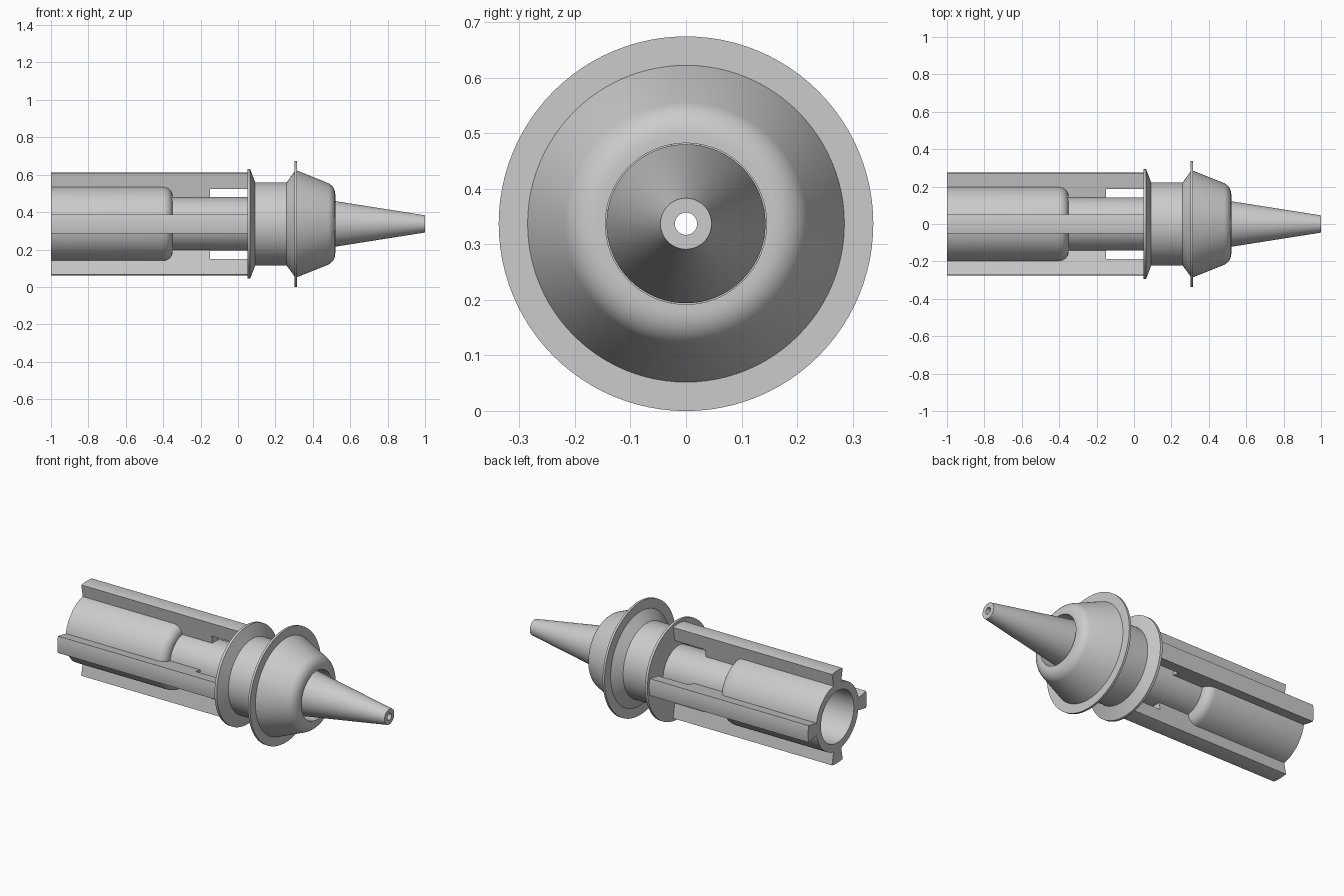
import bpy
import bmesh
from math import sin, cos, pi, radians

cube = bpy.data.objects.get("Cube")
if cube:
    bpy.data.objects.remove(cube, do_unlink=True)

AXIS_Z = 0.337
FIN_HALF_ANGLE = radians(10.5)

grey = bpy.data.materials.new("light_grey")
grey.use_nodes = True
grey.diffuse_color = (0.6, 0.6, 0.6, 1)
grey.node_tree.nodes["Principled BSDF"].inputs["Base Color"].default_value = (0.6, 0.6, 0.6, 1)


def revolve(name, profile, steps=96, start=0.0, sweep=2 * pi):
    """Turn a closed (x, radius) profile about the long axis."""
    closed = sweep > 6.28
    bm = bmesh.new()
    rings = []
    for i in range(steps if closed else steps + 1):
        a = start + sweep * i / steps
        rings.append([bm.verts.new((x, r * cos(a), AXIS_Z + r * sin(a))) for x, r in profile])
    n = len(profile)
    for i in range(steps):
        a, b = rings[i], rings[(i + 1) % len(rings)]
        for j in range(n):
            k = (j + 1) % n
            bm.faces.new((a[j], a[k], b[k], b[j]))
    if not closed:
        bm.faces.new(rings[0])
        bm.faces.new(rings[-1])
    bmesh.ops.recalc_face_normals(bm, faces=bm.faces)
    mesh = bpy.data.meshes.new(name)
    bm.to_mesh(mesh)
    bm.free()
    mesh.materials.append(grey)
    obj = bpy.data.objects.new(name, mesh)
    bpy.context.collection.objects.link(obj)
    bpy.ops.object.select_all(action="DESELECT")
    obj.select_set(True)
    bpy.context.view_layer.objects.active = obj
    bpy.ops.object.shade_smooth_by_angle(angle=radians(25))
    return obj


def fillet(x, r, size, steps=6, sweep=pi / 2, first=pi / 2):
    """Arc points running clockwise about (x, r)."""
    return [(x + size * cos(first - sweep * i / steps),
             r + size * sin(first - sweep * i / steps)) for i in range(steps + 1)]


# Hollow barrel, neck and tapered nozzle
revolve("barrel_and_nozzle",
        [(-1, 0.2)] + fillet(-0.4, 0.15, 0.05)
        + [(-0.35, 0.143), (0.385, 0.143), (1, 0.046),
           (1, 0.02), (0.8, 0.02), (0.38, 0.1), (-0.42, 0.1), (-0.42, 0.155), (-1, 0.155)])

# Flanged sleeve with a rounded conical nose
revolve("flanged_sleeve",
        [(0.05, 0.145), (0.05, 0.293), (0.065, 0.293), (0.092, 0.222),
         (0.26, 0.222), (0.302, 0.28), (0.302, 0.337), (0.315, 0.337), (0.315, 0.285)]
        + fillet(0.455, 0.159, 0.065, sweep=radians(65), first=radians(65))
        + [(0.52, 0.145)])

# Four ribs, relieved above the neck beside the sleeve
rib = [(-1, 0.18), (-0.38, 0.18), (-0.38, 0.13), (-0.15, 0.13),
       (-0.15, 0.19), (0.055, 0.19), (0.055, 0.276), (-1, 0.276)]
for i, side in enumerate(("left_hand", "top", "right_hand", "bottom")):
    revolve(side + "_rib", rib, steps=6,
            start=i * pi / 2 - FIN_HALF_ANGLE, sweep=2 * FIN_HALF_ANGLE)
